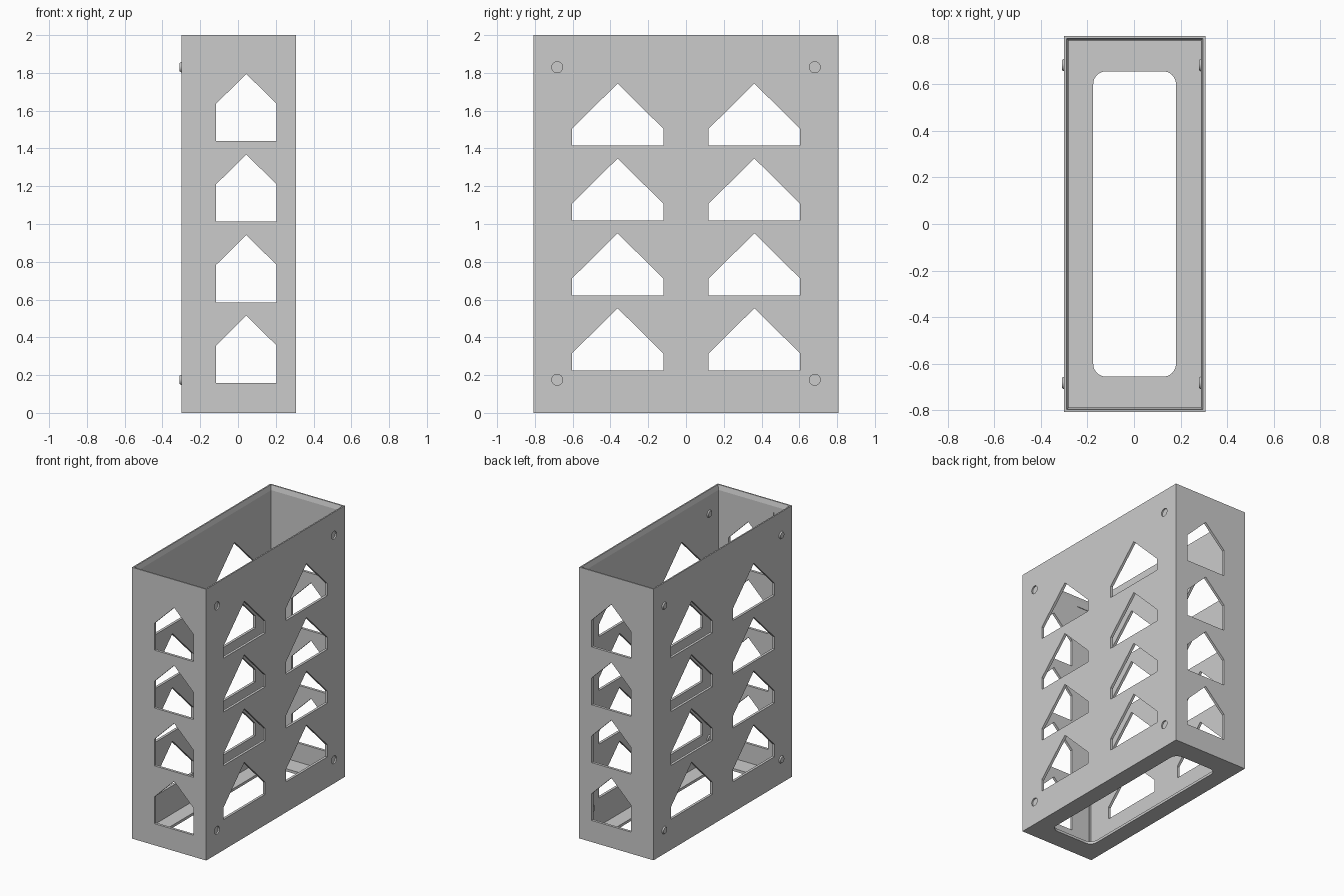
import bpy, bmesh, math
from mathutils import Matrix, Vector

if "Cube" in bpy.data.objects:
    bpy.data.objects.remove(bpy.data.objects["Cube"])

grey = bpy.data.materials.new("plain grey")
grey.diffuse_color = (0.6, 0.6, 0.6, 1)
grey.use_nodes = True
grey.node_tree.nodes["Principled BSDF"].inputs["Base Color"].default_value = grey.diffuse_color

X0, X1, Y, H = -0.300, 0.306, 0.807, 2.0   # outer shell limits
WALL, RIM = 0.019, 0.010                   # wall and thinned rim thickness


def finish(bm, name):
    bmesh.ops.recalc_face_normals(bm, faces=bm.faces)
    mesh = bpy.data.meshes.new(name)
    bm.to_mesh(mesh)
    bm.free()
    mesh.materials.append(grey)
    ob = bpy.data.objects.new(name, mesh)
    bpy.context.collection.objects.link(ob)
    return ob


def loft(bm, rings):
    """Closed solid through a series of point rings."""
    loops = [[bm.verts.new(p) for p in ring] for ring in rings]
    n = len(loops[0])
    for a, b in zip(loops, loops[1:]):
        for i in range(n):
            j = (i + 1) % n
            bm.faces.new((a[i], a[j], b[j], b[i]))
    bm.faces.new(loops[0][::-1])
    bm.faces.new(loops[-1])


def rect(inset, z):
    return [(X0 + inset, -Y + inset, z), (X1 - inset, -Y + inset, z),
            (X1 - inset, Y - inset, z), (X0 + inset, Y - inset, z)]


def box(bm, x0, x1, y0, y1, z0, z1):
    loft(bm, [[(x0, y0, z), (x1, y0, z), (x1, y1, z), (x0, y1, z)] for z in (z0, z1)])


def window(bm, centre, half, bottom, shoulder, apex, across_x):
    """House-shaped prism that passes through both opposite walls."""
    outline = [(centre - half, bottom), (centre + half, bottom),
               (centre + half, bottom + shoulder), (centre, bottom + apex),
               (centre - half, bottom + shoulder)]
    if across_x:
        loft(bm, [[(d, u, z) for u, z in outline] for d in (-0.6, 0.6)])
    else:
        loft(bm, [[(u, d, z) for u, z in outline] for d in (-1.2, 1.2)])


def disc(x, y, z, r, n=32):
    return [(x, y + r * math.cos(2 * math.pi * i / n),
             z + r * math.sin(2 * math.pi * i / n)) for i in range(n)]


def cut(target, bm, name):
    cutter = finish(bm, name)
    mod = target.modifiers.new(name, 'BOOLEAN')
    mod.operation, mod.solver, mod.object = 'DIFFERENCE', 'EXACT', cutter
    cutter.hide_render = True
    cutter.hide_set(True)
    bpy.context.view_layer.update()
    dg = bpy.context.evaluated_depsgraph_get()
    mesh = bpy.data.meshes.new_from_object(target.evaluated_get(dg))
    target.modifiers.clear()
    target.data = mesh
    bpy.data.objects.remove(cutter)


# Outer block
bm = bmesh.new()
loft(bm, [rect(0, 0), rect(0, H)])
shell = finish(bm, "box_shell")

# Hollow, with a chamfer that thins the rim
bm = bmesh.new()
loft(bm, [rect(WALL, WALL), rect(WALL, H - 0.035), rect(RIM, H), rect(RIM, H + 0.1)])
cut(shell, bm, "hollow_cutter")

# Rounded floor opening
bm = bmesh.new()
ring = []
for k, (cx, cy) in enumerate([(0.125, 0.6), (-0.12, 0.6), (-0.12, -0.6), (0.125, -0.6)]):
    for i in range(9):
        a = math.pi / 2 * (k + i / 8)
        ring.append((cx + 0.055 * math.cos(a), cy + 0.055 * math.sin(a)))
loft(bm, [[(x, y, z) for x, y in ring] for z in (-0.1, 0.1)])
cut(shell, bm, "floor_cutter")

# Windows: two columns through the long walls
bm = bmesh.new()
for i in range(4):
    for side in (-1, 1):
        window(bm, side * 0.362, 0.242, 0.225 + 0.3965 * i, 0.09, 0.329, True)
cut(shell, bm, "side_window_cutter")

# Windows: one column through the narrow walls
bm = bmesh.new()
for i in range(4):
    window(bm, 0.044, 0.16, 0.159 + 0.4265 * i, 0.198, 0.356, False)
cut(shell, bm, "end_window_cutter")

# Shallow grooves inside the narrow walls, and sockets in the right wall
bm = bmesh.new()
for side in (-1, 1):
    ya, yb = sorted((side * (Y - WALL - 0.05), side * (Y - WALL + 0.004)))
    box(bm, -0.268, -0.163, ya, yb, 0.1, 1.92)
    for z in (0.175, 1.83):
        loft(bm, [disc(X1 + 0.02, side * 0.682, z, 0.029),
                  disc(X1 - 0.010, side * 0.682, z, 0.029)])
cut(shell, bm, "detail_cutter")

# Tapered pegs outside the left wall, and socket backings inside the right wall
for name, x, depth in (("peg", X0, 0.009), ("socket_backing", X1 - WALL, 0.008)):
    for y in (-0.682, 0.682):
        for z in (0.175, 1.83):
            bm = bmesh.new()
            loft(bm, [disc(x + 0.004, y, z, 0.027), disc(x, y, z, 0.027),
                      disc(x - depth, y, z, 0.022)])
            finish(bm, name)
